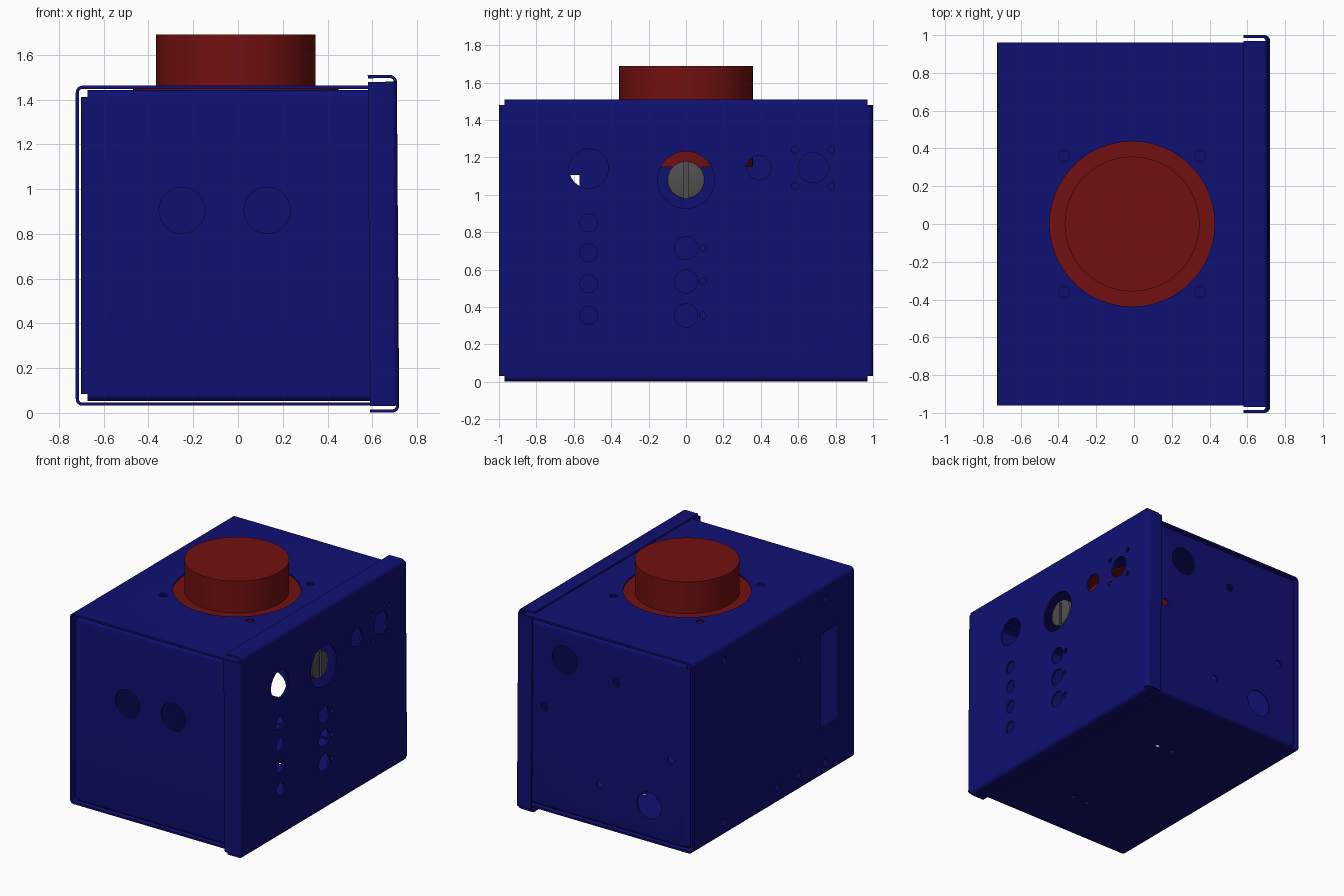
import bpy, bmesh, math
from mathutils import Vector, Matrix

if "Cube" in bpy.data.objects:
    bpy.data.objects.remove(bpy.data.objects["Cube"])

T = 0.014          # sheet thickness
R = 0.03           # outer bend radius


def material(name, rgb):
    m = bpy.data.materials.new(name)
    m.diffuse_color = (*rgb, 1)
    m.use_nodes = True
    m.node_tree.nodes["Principled BSDF"].inputs["Base Color"].default_value = m.diffuse_color
    return m


BLUE = material("blue_paint", (0.005, 0.005, 0.17))
RED = material("red_plastic", (0.17, 0.005, 0.005))
DARK = material("dark_metal", (0.08, 0.08, 0.08))


def finish(bm, name, mat=None):
    bmesh.ops.recalc_face_normals(bm, faces=bm.faces)
    me = bpy.data.meshes.new(name)
    bm.to_mesh(me)
    bm.free()
    ob = bpy.data.objects.new(name, me)
    bpy.context.collection.objects.link(ob)
    if mat:
        me.materials.append(mat)
    return ob


def smooth(ob):
    bpy.ops.object.select_all(action='DESELECT')
    ob.select_set(True)
    bpy.context.view_layer.objects.active = ob
    bpy.ops.object.shade_smooth_by_angle(angle=math.radians(35))


def frame(u, v, n, origin):
    m = Matrix((u, v, n)).transposed().to_4x4()
    m.translation = origin
    return m


def arc(c, z, r, a0, a1, n=6):
    return [(c + r * math.cos(math.radians(a0 + (a1 - a0) * i / n)),
             z + r * math.sin(math.radians(a0 + (a1 - a0) * i / n))) for i in range(n + 1)]


def sheet(name, outer, inner, half, place):
    """Bent sheet: strip between two outlines, extruded to +-half, then placed."""
    bm = bmesh.new()
    rows = [[bm.verts.new(place(a, b, s)) for (a, b), s in
             ((o, -half), (o, half), (i, half), (i, -half))] for o, i in zip(outer, inner)]
    for p, q in zip(rows, rows[1:]):
        for k in range(4):
            bm.faces.new((p[k], p[(k + 1) % 4], q[(k + 1) % 4], q[k]))
    bm.faces.new(rows[0])
    bm.faces.new(rows[-1])
    return finish(bm, name, BLUE)


def u_outline(h, d, t):
    e = h / 2
    return ([(e - t, -d)] + arc(e - R, -R, R - t, 0, 90)
            + arc(R - e, -R, R - t, 90, 180) + [(t - e, -d)])


def u_sheet(name, h, d, half, m):
    return sheet(name, u_outline(h, d, 0), u_outline(h, d, T), half,
                 lambda a, b, s: m @ Vector((s, a, b)))


def tray(name, w, h, d, m):
    """Face with four bent flanges and open corners; returns the face part."""
    face = u_sheet(name, h, d, w / 2 - R, m)
    for k, tag in ((1, "a"), (-1, "b")):
        outl = [[(k * (w / 2 - t), -d)] + [(k * x, z) for x, z in arc(w / 2 - R, -R, R - t, 0, 90)]
                for t in (0, T)]
        smooth(sheet(name + "_flange_" + tag, *outl, h / 2 - R,
                     lambda a, b, s: m @ Vector((a, s, b))))
    return face


def add_cyl(bm, center, axis, r, length, seg=48):
    rot = Vector((0, 0, 1)).rotation_difference(Vector(axis)).to_matrix().to_4x4()
    bmesh.ops.create_cone(bm, cap_ends=True, segments=seg, radius1=r, radius2=r,
                          depth=length, matrix=Matrix.Translation(center) @ rot)


def add_box(bm, center, size):
    bmesh.ops.create_cube(bm, size=1, matrix=Matrix.Translation(center) @ Matrix.Diagonal((*size, 1)))


def cut(ob, holes, boxes=()):
    bm = bmesh.new()
    for center, axis, r in holes:
        add_cyl(bm, center, axis, r, 0.1, 48 if r > 0.06 else 24)
    for c, s in boxes:
        add_box(bm, c, s)
    cutter = finish(bm, "cutter")
    cutter.hide_render = True
    mod = ob.modifiers.new("holes", 'BOOLEAN')
    mod.operation, mod.solver, mod.object = 'DIFFERENCE', 'EXACT', cutter
    bpy.context.view_layer.objects.active = ob
    bpy.ops.object.modifier_apply(modifier=mod.name)
    bpy.data.objects.remove(cutter)
    smooth(ob)


X, Y, Z = (1, 0, 0), (0, 1, 0), (0, 0, 1)

# control panel: slightly tilted tray
t = 0.007
c = math.sqrt(1 - t * t)
panel = tray("control_panel", 2.0, 1.508, 0.13, frame(Y, (-t, 0, c), (c, 0, t), (0.715, 0, 0.756)))
ph = [(-0.52, 1.14, 0.105), (0, 1.08, 0.152), (0.39, 1.145, 0.065), (0.68, 1.145, 0.08)]
ph += [(-0.52, z, 0.047) for z in (0.85, 0.69, 0.525, 0.355)]
for z in (0.715, 0.537, 0.355):
    ph += [(0, z, 0.062), (0.09, z, 0.018)]
ph += [(0.68 + a, 1.145 + b, 0.018) for a in (-0.097, 0.097) for b in (-0.097, 0.097)]
cut(panel, [((0.715, y, z), X, r) for y, z, r in ph])

# wrap-around shell: top, rear wall and bottom
wrap = u_sheet("shell_wrap", 1.43, 1.41, 0.96, frame((0, -1, 0), Z, (-1, 0, 0), (-0.725, 0, 0.747)))
wh = [((-0.01, 0, 1.46), Z, 0.437)]
wh += [((-0.01 + a, b, 1.46), Z, 0.028) for a in (-0.36, 0.36) for b in (-0.36, 0.36)]
wh += [((x, y, 0.035), Z, 0.02) for x in (0.09, -0.04) for y in (0.37, -0.57)]
wh += [((-0.72, y, z), X, 0.025) for y, z in
       ((0.58, 1.35), (-0.62, 1.35), (-0.30, 1.02), (0.58, 0.13),
        (-0.05, 0.15), (-0.30, 0.15), (-0.62, 0.12))]
cut(wrap, wh, [((-0.72, -0.675, 0.75), (0.1, 0.21, 0.71))])

# side trays
front = tray("front_side", 1.38, 1.388, 0.11, frame(X, Z, (0, -1, 0), (-0.012, -0.955, 0.748)))
cut(front, [((x, -0.955, 0.905), Y, 0.103) for x in (-0.25, 0.13)])
back = tray("back_side", 1.38, 1.388, 0.11, frame((-1, 0, 0), Z, Y, (-0.012, 0.955, 0.748)))
cut(back, [((x, 0.955, z), Y, r) for x, z, r in
           ((0.34, 1.21, 0.105), (-0.36, 0.30, 0.1), (-0.09, 1.15, 0.028),
            (0.51, 0.81, 0.028), (-0.54, 0.69, 0.028), (0.05, 0.35, 0.028))])

# red push button: body and flange clamped under the top sheet
bm = bmesh.new()
add_cyl(bm, (-0.01, 0, 1.42), Z, 0.357, 0.54, 96)
button = finish(bm, "button_body", RED)
smooth(button)
bm = bmesh.new()
add_cyl(bm, (-0.01, 0, 1.446), Z, 0.46, 0.012, 96)
smooth(finish(bm, "button_flange", RED))

# slotted knob recessed in the panel
bm = bmesh.new()
add_cyl(bm, (0.59, 0, 1.08), X, 0.1, 0.19)
rim = [e for e in bm.edges if all(v.co.x > 0.68 for v in e.verts)]
bmesh.ops.bevel(bm, geom=rim, offset=0.008, segments=2, affect='EDGES', profile=0.5)
knob = finish(bm, "slotted_knob", DARK)
cut(knob, [], [((0.685, 0, 1.08), (0.03, 0.024, 0.3))])
